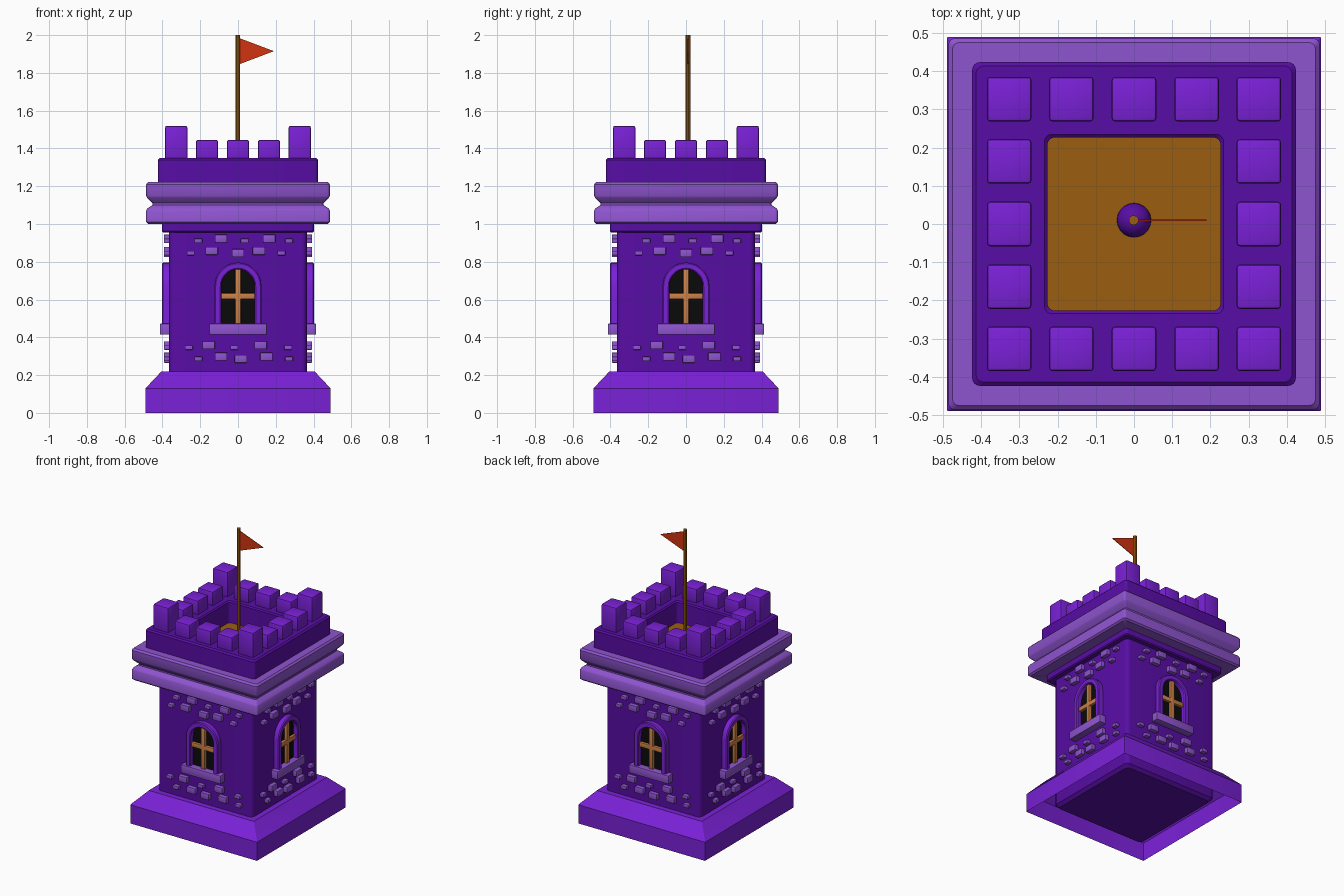
import bpy, bmesh, math
from mathutils import Matrix, Vector

cube = bpy.data.objects.get("Cube")
if cube:
    bpy.data.objects.remove(cube, do_unlink=True)


def material(name, r, g, b):
    m = bpy.data.materials.new(name)
    m.use_nodes = True
    m.diffuse_color = (r, g, b, 1)
    bsdf = m.node_tree.nodes["Principled BSDF"]
    bsdf.inputs["Base Color"].default_value = (r, g, b, 1)
    bsdf.inputs["Roughness"].default_value = 0.7
    return m


BRIGHT = material("bright purple", 0.195, 0.015, 0.68)
DARK = material("deep purple", 0.098, 0.004, 0.38)
LIGHT = material("light purple", 0.275, 0.089, 0.63)
WOOD = material("brown wood", 0.33, 0.11, 0.005)
RED = material("red cloth", 0.63, 0.034, 0.005)
COPPER = material("copper wood", 0.61, 0.216, 0.061)
BLACK = material("black glass", 0.003, 0.003, 0.003)


def finish(name, bm, mat, turn=0.0, fix=True):
    """Turn the mesh about z and make it a smooth object with sharp edges kept."""
    if fix:
        bmesh.ops.recalc_face_normals(bm, faces=bm.faces)
    bm.transform(Matrix.Rotation(turn, 4, 'Z'))
    me = bpy.data.meshes.new(name)
    bm.to_mesh(me)
    bm.free()
    me.materials.append(mat)
    me.shade_smooth()
    me.set_sharp_from_angle(angle=math.radians(35))
    ob = bpy.data.objects.new(name, me)
    bpy.context.collection.objects.link(ob)
    return ob


def rounded_square(half, r, z, steps=4):
    pts = []
    for q in range(4):
        mid = math.radians(45 + 90 * q)
        c = Vector((math.cos(mid), math.sin(mid))) * (half - r) * math.sqrt(2)
        for i in range(steps + 1):
            a = mid + math.radians(90) * (i / steps - 0.5)
            pts.append((c.x + r * math.cos(a), c.y + r * math.sin(a), z))
    return pts


def loft(bm, loops, closed=True):
    rings = [[bm.verts.new(p) for p in loop] for loop in loops]
    n = len(rings[0])
    for a, b in zip(rings, rings[1:]):
        for i in range(n if closed else n - 1):
            j = (i + 1) % n
            bm.faces.new((a[i], a[j], b[j], b[i]))
    return rings


def square_stack(name, profile, mat, r, cap_bottom=False, cap_top=False):
    """Stack of rounded squares given as (half width, height) pairs."""
    bm = bmesh.new()
    rings = loft(bm, [rounded_square(h, r, z) for h, z in profile])
    if cap_bottom:
        bm.faces.new(rings[0][::-1])
    if cap_top:
        bm.faces.new(rings[-1])
    return finish(name, bm, mat, fix=False)


def add_box(bm, centre, size, bevel=0.0):
    part = bmesh.new()
    bmesh.ops.create_cube(part, size=1)
    bmesh.ops.scale(part, vec=size, verts=part.verts)
    if bevel:
        bmesh.ops.bevel(part, geom=part.edges[:], offset=bevel, segments=2,
                        profile=0.5, affect='EDGES')
    bmesh.ops.translate(part, vec=centre, verts=part.verts)
    tmp = bpy.data.meshes.new("tmp")
    part.to_mesh(tmp)
    part.free()
    bm.from_mesh(tmp)
    bpy.data.meshes.remove(tmp)


# Plinth, an open shell around the foot of the tower
square_stack("plinth", [(0.49, 0), (0.49, 0.13), (0.405, 0.22), (0.35, 0.22)], BRIGHT, 0.004)

# Tower shaft with its collar
square_stack("tower_shaft", [(0.345, 0.015), (0.365, 0.035), (0.365, 0.955)],
             DARK, 0.03, cap_bottom=True)
square_stack("collar", [(0.35, 0.955), (0.395, 0.955), (0.402, 0.962), (0.402, 1.01)], DARK, 0.02)

# Grooved cornice
square_stack("cornice", [(0.38, 1.0), (0.475, 1.0), (0.486, 1.01), (0.486, 1.07),
                         (0.48, 1.082), (0.453, 1.1), (0.453, 1.11), (0.48, 1.138),
                         (0.486, 1.15), (0.486, 1.21), (0.475, 1.222), (0.40, 1.222)],
             LIGHT, 0.015)

# Parapet wall and roof deck
square_stack("parapet", [(0.424, 1.215), (0.424, 1.34), (0.414, 1.35), (0.235, 1.35),
                         (0.227, 1.342), (0.227, 1.19)], DARK, 0.02)
square_stack("roof_deck", [(0.23, 1.19), (0.229, 1.2)], WOOD, 0.02, cap_top=True)

# Battlements
bm = bmesh.new()
W, REACH = 0.117, 0.327
for sx in (-1, 1):
    for sy in (-1, 1):
        add_box(bm, (sx * REACH, sy * REACH, 1.43), (W, W, 0.18), 0.009)
    for k in (-1, 0, 1):
        add_box(bm, (sx * REACH, k * 0.164, 1.392), (W, W, 0.106), 0.009)
        add_box(bm, (k * 0.164, sx * REACH, 1.392), (W, W, 0.106), 0.009)
finish("battlements", bm, BRIGHT)


# Windows and stones, the same on all four walls
def arch(r, y, base=0.45, spring=0.672, steps=14):
    pts = [(r, y, base)]
    for i in range(steps + 1):
        a = math.pi * i / steps
        pts.append((r * math.cos(a), y, spring + r * math.sin(a)))
    return pts + [(-r, y, base)]


SMALL, BIG = (0.042, 0.024), (0.066, 0.042)
# height, then the stones from left to right with B for big and s for small
STONES = [
    (0.915, "sBsBs", (-0.21, -0.09, 0.035, 0.165, 0.27)),
    (0.85, "sBBBs", (-0.25, -0.14, 0.0, 0.11, 0.23)),
    (0.35, "sBsBs", (-0.26, -0.155, -0.02, 0.12, 0.265)),
    (0.29, "sBBBs", (-0.21, -0.09, 0.015, 0.15, 0.27)),
]

for side, turn in (("front", 0), ("left", 90), ("back", 180), ("right", 270)):
    t = math.radians(turn)
    bm = bmesh.new()
    loft(bm, [arch(0.124, -0.355), arch(0.124, -0.396), arch(0.118, -0.402),
              arch(0.094, -0.402), arch(0.088, -0.396), arch(0.088, -0.355)], closed=False)
    finish(side + "_window_frame", bm, BRIGHT, t)

    bm = bmesh.new()
    bm.faces.new([bm.verts.new(p) for p in arch(0.09, -0.368)])
    bm.normal_update()
    if bm.faces[:][0].normal.y > 0:
        bmesh.ops.reverse_faces(bm, faces=bm.faces[:])
    finish(side + "_window_glass", bm, BLACK, t, fix=False)

    bm = bmesh.new()
    add_box(bm, (0, -0.376, 0.615), (0.03, 0.024, 0.3), 0.004)
    add_box(bm, (0, -0.376, 0.618), (0.18, 0.022, 0.032), 0.004)
    finish(side + "_window_bars", bm, COPPER, t)

    bm = bmesh.new()
    add_box(bm, (0, -0.383, 0.443), (0.306, 0.06, 0.058), 0.004)
    finish(side + "_window_sill", bm, LIGHT, t)

    bm = bmesh.new()
    for z, kinds, xs in STONES:
        for i, (kind, x) in enumerate(zip(kinds, xs)):
            w, h = BIG if kind == "B" else SMALL
            lift = 0.008 if i % 2 else -0.004
            add_box(bm, (x, -0.373, z + lift), (w, 0.04, h), 0.004)
    finish(side + "_wall_stones", bm, LIGHT, t)

# Flagpole with a round foot, and its pennant
POLE_Y = 0.01
bm = bmesh.new()
bmesh.ops.create_uvsphere(bm, u_segments=20, v_segments=12, radius=0.045)
bmesh.ops.translate(bm, vec=(0, POLE_Y, 1.2), verts=bm.verts)
finish("pole_foot", bm, DARK)

bm = bmesh.new()
bmesh.ops.create_cone(bm, cap_ends=True, segments=10, radius1=0.013, radius2=0.013, depth=0.8)
bmesh.ops.translate(bm, vec=(-0.001, POLE_Y, 1.6), verts=bm.verts)
finish("flagpole", bm, WOOD)

bm = bmesh.new()
loft(bm, [[(0.005, y, 1.845), (0.19, y, 1.915), (0.005, y, 1.985)]
          for y in (POLE_Y - 0.002, POLE_Y + 0.002)])
bmesh.ops.holes_fill(bm, edges=bm.edges[:])
finish("pennant", bm, RED)
